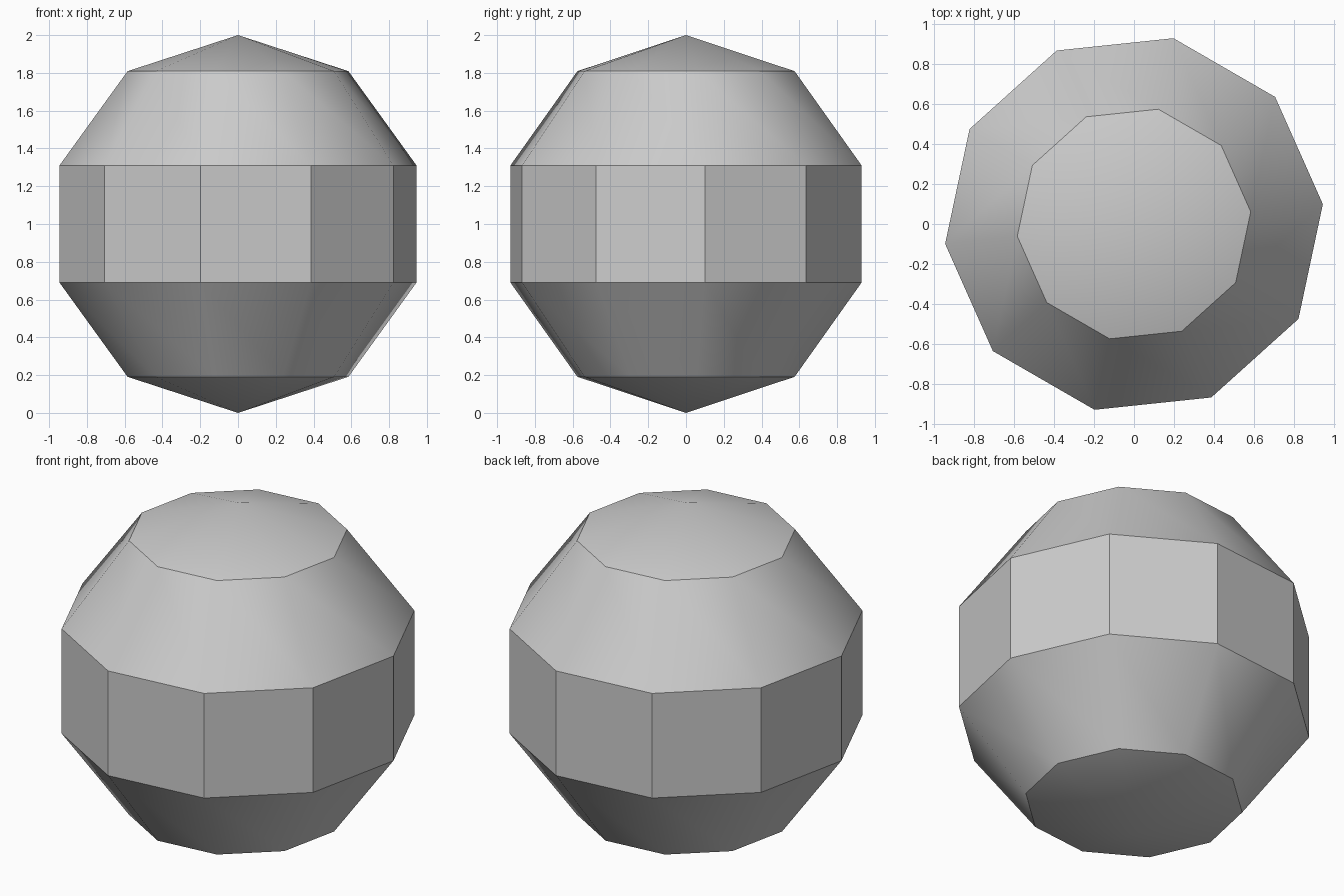
import bpy
import math

if "Cube" in bpy.data.objects:
    bpy.data.objects.remove(bpy.data.objects["Cube"])

# One flat grey for the whole ball
grey = bpy.data.materials.new("grey")
grey.diffuse_color = (0.6, 0.6, 0.6, 1.0)
grey.use_nodes = True
grey.node_tree.nodes["Principled BSDF"].inputs["Base Color"].default_value = grey.diffuse_color

# Low-poly ball: ten sides, five rings, turned 24 degrees about z
bpy.ops.mesh.primitive_uv_sphere_add(
    segments=10, ring_count=5, radius=1.0,
    location=(0, 0, 1), rotation=(0, 0, math.radians(24)))
ball = bpy.context.object
ball.name = "ball"
ball.data.name = "ball"
ball.data.materials.append(grey)

# Caps and sloping bands are smooth, the belt and ring edges stay sharp
bpy.ops.object.shade_smooth_by_angle(angle=math.radians(30))
